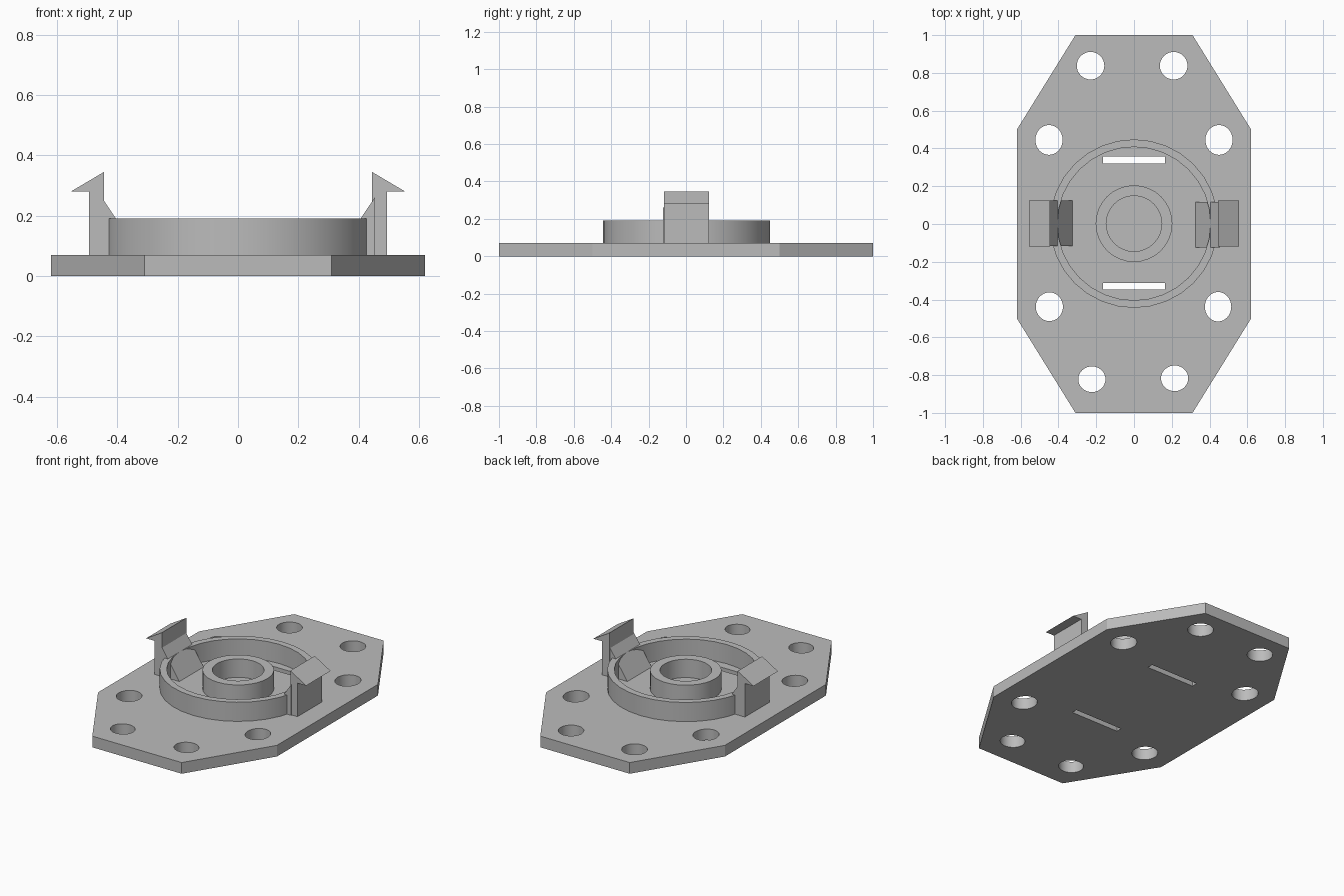
import bpy, bmesh
from math import cos, sin, pi, radians
from mathutils import Matrix

cube = bpy.data.objects.get("Cube")
if cube:
    bpy.data.objects.remove(cube, do_unlink=True)

grey = bpy.data.materials.new("plain grey")
grey.use_nodes = True
COLOUR = (0.5, 0.5, 0.5, 1)
grey.diffuse_color = COLOUR
grey.node_tree.nodes["Principled BSDF"].inputs["Base Color"].default_value = COLOUR


def ellipse(x, y, rx, ry=None, n=32):
    ry = ry or rx
    return [(x + rx * cos(2 * pi * i / n), y + ry * sin(2 * pi * i / n)) for i in range(n)]


def rectangle(x0, x1, y0, y1):
    return [(x0, y0), (x1, y0), (x1, y1), (x0, y1)]


def extrude(name, loops, low, high, along_y=False):
    """Fill an outline with its holes and extrude it between two levels."""
    curve = bpy.data.curves.new(name, 'CURVE')
    curve.dimensions = '2D'
    curve.fill_mode = 'BOTH'
    curve.extrude = (high - low) / 2
    for loop in loops:
        spline = curve.splines.new('POLY')
        spline.points.add(len(loop) - 1)
        for point, (u, v) in zip(spline.points, loop):
            point.co = (u, v, 0, 1)
        spline.use_cyclic_u = True
    helper = bpy.data.objects.new(name + "_outline", curve)
    bpy.context.collection.objects.link(helper)
    bpy.context.view_layer.update()
    graph = bpy.context.evaluated_depsgraph_get()
    mesh = bpy.data.meshes.new_from_object(helper.evaluated_get(graph))
    bpy.data.objects.remove(helper, do_unlink=True)

    bm = bmesh.new()
    bm.from_mesh(mesh)
    bmesh.ops.remove_doubles(bm, verts=bm.verts, dist=1e-5)
    middle = (low + high) / 2
    if along_y:
        move = Matrix.Translation((0, middle, 0)) @ Matrix.Rotation(radians(90), 4, 'X')
    else:
        move = Matrix.Translation((0, 0, middle))
    bm.transform(move)
    bmesh.ops.recalc_face_normals(bm, faces=bm.faces)
    bm.to_mesh(mesh)
    bm.free()
    mesh.shade_smooth()
    mesh.set_sharp_from_angle(angle=radians(30))
    mesh.materials.clear()
    mesh.materials.append(grey)
    obj = bpy.data.objects.new(name, mesh)
    bpy.context.collection.objects.link(obj)
    return obj


FLOOR, RIM = 0.07, 0.19

# Base plate: stretched octagon with eight bolt holes and two slots
octagon = [(-0.31, -1), (0.31, -1), (0.62, -0.5), (0.62, 0.5),
           (0.31, 1), (-0.31, 1), (-0.62, 0.5), (-0.62, -0.5)]
holes = [ellipse(-0.23, 0.838, 0.073), ellipse(0.21, 0.838, 0.073),
         ellipse(-0.45, 0.445, 0.072, 0.079), ellipse(0.45, 0.445, 0.072, 0.079),
         ellipse(-0.448, -0.438, 0.072, 0.076), ellipse(0.445, -0.438, 0.07, 0.078),
         ellipse(-0.223, -0.822, 0.072, 0.068), ellipse(0.215, -0.817, 0.072, 0.068)]
slots = [rectangle(-0.165, 0.165, 0.32, 0.357), rectangle(-0.165, 0.165, -0.348, -0.312)]
extrude("base_plate", [octagon] + holes + slots, 0, FLOOR)

# Outer ring wall and centre boss
extrude("outer_ring", [ellipse(0, 0.002, 0.446), ellipse(0, 0.002, 0.406)], FLOOR, RIM)
extrude("centre_boss", [ellipse(0, 0.002, 0.203), ellipse(0, 0.002, 0.147)], FLOOR, RIM - 0.005)

# Snap clips: barbed upright with a sloping brace reaching into the ring
for side, sx, top, shift in (("left", 1, (0.455, 0.262), -0.004), ("right", -1, (0.445, 0.25), 0.004)):
    hook = [(0.445, FLOOR), (0.495, FLOOR), (0.495, 0.28), (0.555, 0.28), (0.445, 0.345)]
    brace = [(0.325, FLOOR), (top[0], FLOOR), top]
    extrude(side + "_clip", [[(sx * x, z) for x, z in hook]], -0.118, 0.124, True)
    extrude(side + "_clip_brace", [[(sx * x, z) for x, z in brace]],
            -0.12 + shift, 0.12 + shift, True)
